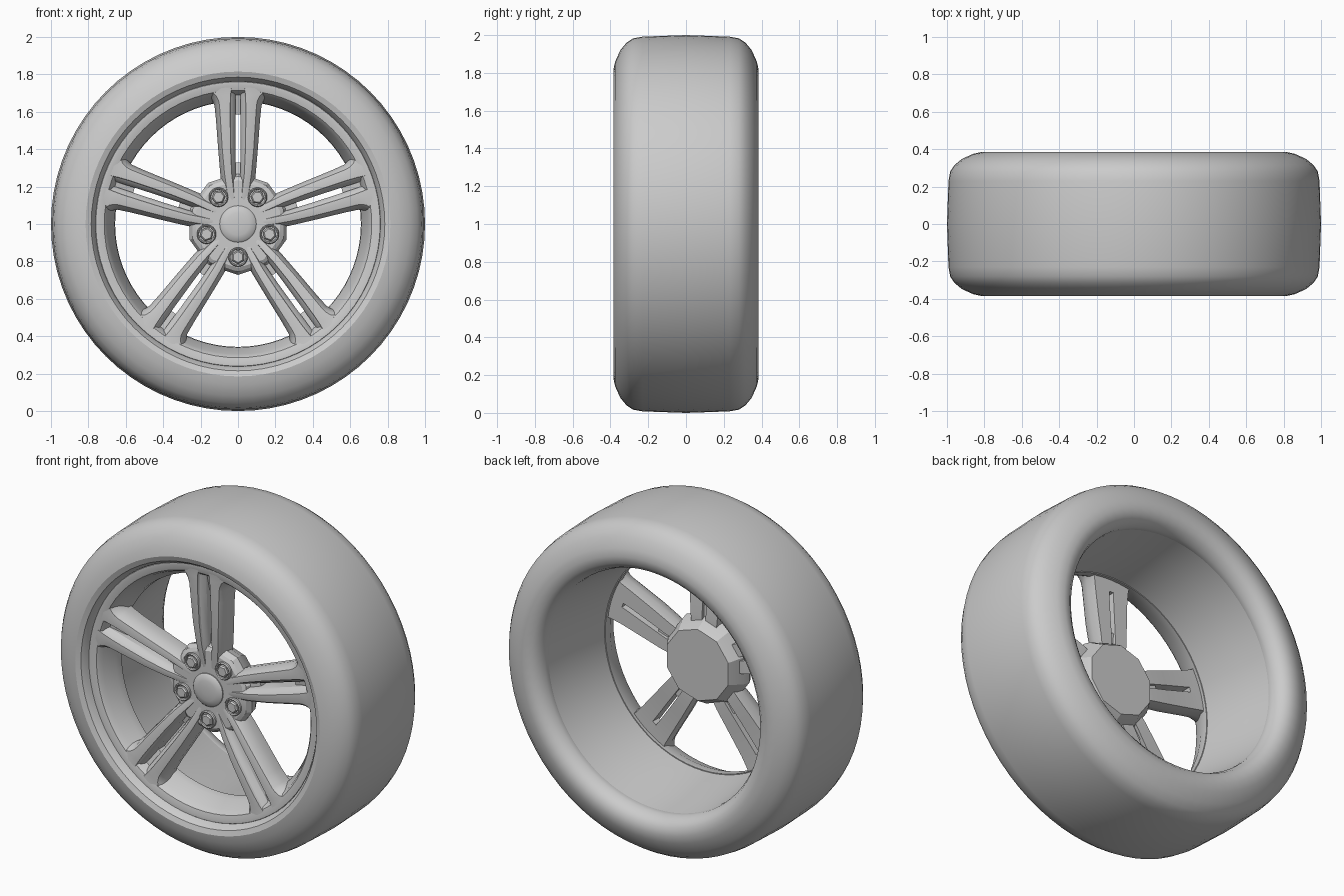
import bpy, bmesh, math
from mathutils import Vector

if "Cube" in bpy.data.objects:
    bpy.data.objects.remove(bpy.data.objects["Cube"])

CZ = 1.0  # wheel axis height


def finish(bm, name, angle=32):
    bmesh.ops.remove_doubles(bm, verts=bm.verts, dist=1e-5)
    bmesh.ops.recalc_face_normals(bm, faces=bm.faces)
    me = bpy.data.meshes.new(name)
    bm.to_mesh(me)
    bm.free()
    ob = bpy.data.objects.new(name, me)
    bpy.context.collection.objects.link(ob)
    bpy.ops.object.select_all(action='DESELECT')
    ob.select_set(True)
    bpy.context.view_layer.objects.active = ob
    if angle:
        bpy.ops.object.shade_smooth_by_angle(angle=math.radians(angle))
    return ob


def polar(a, r, w, y):
    """Point at radius r along direction a, shifted sideways by w."""
    return Vector((r * math.cos(a) - w * math.sin(a), y,
                   CZ + r * math.sin(a) + w * math.cos(a)))


def lathe(bm, profile, seg, closed=True, centre=(0, 0), start=0.0):
    """Revolve (radius, y) points about a line parallel to y."""
    off = Vector((centre[0], 0, centre[1]))
    rings = [[bm.verts.new(polar(start + math.tau * i / seg, r, 0, y) + off)
              for i in range(seg)] for r, y in profile]
    n = len(rings)
    for k in range(n if closed else n - 1):
        a, b = rings[k], rings[(k + 1) % n]
        for i in range(seg):
            j = (i + 1) % seg
            bm.faces.new((a[i], a[j], b[j], b[i]))
    if not closed:
        for ring in (rings[0], rings[-1]):
            bm.faces.new(ring)


def loft(bm, sections):
    """Skin equal-length closed sections and cap both ends."""
    rings = [[bm.verts.new(p) for p in s] for s in sections]
    for a, b in zip(rings, rings[1:]):
        for i in range(len(a)):
            j = (i + 1) % len(a)
            bm.faces.new((a[i], a[j], b[j], b[i]))
    bm.faces.new(rings[0])
    bm.faces.new(rings[-1])


# tyre: rounded shoulders, bulged sidewalls
side = [(0.755, 0.30), (0.765, 0.345), (0.785, 0.374), (0.815, 0.385), (0.86, 0.375),
        (0.92, 0.348), (0.96, 0.315), (0.983, 0.28), (0.992, 0.23)]
back = [(0.72, 0.28), (0.722, 0.31), (0.74, 0.35), (0.77, 0.376)] + side[3:]
bm = bmesh.new()
lathe(bm, [(r, -y) for r, y in side] + [(1.0, 0)] + back[::-1] + [(0.74, 0.2), (0.74, -0.25)], 72)
finish(bm, "tyre")

# barrel lining the inside of the tyre
bm = bmesh.new()
lathe(bm, [(0.66, -0.19), (0.675, -0.05), (0.70, 0.12), (0.722, 0.29),
           (0.745, 0.29), (0.745, -0.19)], 72)
finish(bm, "rim_barrel")

# front rim ring with sloped window wall
bm = bmesh.new()
lathe(bm, [(0.768, -0.26), (0.768, -0.322), (0.76, -0.334), (0.745, -0.334), (0.715, -0.326),
           (0.703, -0.312), (0.695, -0.29), (0.66, -0.22), (0.657, -0.17), (0.72, -0.17)], 72)
finish(bm, "rim_ring")

# hub body, ten sided, tapering to the back
bm = bmesh.new()
lathe(bm, [(0.215, -0.11), (0.262, -0.19), (0.272, -0.235), (0.255, -0.268), (0.235, -0.28)],
      10, closed=False, start=math.radians(18))
finish(bm, "hub", 20)

# centre cap
bm = bmesh.new()
lathe(bm, [(0.098, -0.27), (0.098, -0.286), (0.09, -0.294), (0.06, -0.301), (0.025, -0.304)],
      40, closed=False)
finish(bm, "centre_cap")

# stations along a bar: radius, slot half width, ridge start, ridge end, outer width, front y, back y
stations = [(0.12, 0.008, 0.014, 0.050, 0.070, -0.278, -0.18),
            (0.20, 0.010, 0.022, 0.062, 0.088, -0.288, -0.17),
            (0.27, 0.012, 0.030, 0.072, 0.095, -0.298, -0.17),
            (0.40, 0.014, 0.036, 0.084, 0.106, -0.312, -0.18),
            (0.56, 0.014, 0.038, 0.094, 0.118, -0.322, -0.19),
            (0.635, 0.013, 0.038, 0.099, 0.126, -0.326, -0.19),
            (0.66, 0.013, 0.037, 0.104, 0.138, -0.327, -0.19),
            (0.685, 0.013, 0.036, 0.116, 0.160, -0.328, -0.19),
            (0.71, 0.012, 0.034, 0.145, 0.185, -0.328, -0.19)]
tip = (0.738, 0.010, 0.030, 0.150, 0.185, -0.331, -0.19)

for k in range(5):
    a = math.radians(90 + 72 * k)
    bm = bmesh.new()
    for s in (1, -1):
        secs = []
        for r, w0, w1, w2, w3, yf, yb in stations + [tip]:
            mid = (w1 + w2) / 2
            pts = [(w0, yb), (w0, yf + 0.045), ((w0 + w1) / 2, yf + 0.022), (w1, yf + 0.012),
                   (w1 + 0.004, yf), (mid, yf - 0.001), (w2, yf + 0.004),
                   (w2 + (w3 - w2) * 0.5, yf + 0.022), (w3, yf + 0.075), (w3 - 0.006, yb)]
            secs.append([polar(a, r, s * w, y) for w, y in pts])
        loft(bm, secs)
    # recessed webs closing the slot at both ends
    for r0, r1, y0, y1 in ((0.12, 0.33, -0.262, -0.235), (0.585, 0.735, -0.25, -0.29)):
        loft(bm, [[polar(a, r, w, y) for w, y in
                   ((-0.018, -0.19), (-0.018, yf), (0.018, yf), (0.018, -0.19))]
                  for r, yf in ((r0, y0), (r1, y1))])
    finish(bm, f"spoke_{k + 1}", 25)

    # wheel nut: round collar with a hexagonal nut between the spokes
    b = a + math.radians(36)
    c = (0.177 * math.cos(b), 0.177 * math.sin(b))
    bm = bmesh.new()
    lathe(bm, [(0.052, -0.26), (0.052, -0.292), (0.047, -0.298), (0.041, -0.294), (0.039, -0.26)],
          24, centre=c)
    lathe(bm, [(0.037, -0.26), (0.037, -0.295), (0.029, -0.303)], 6, closed=False,
          centre=c, start=b)
    finish(bm, f"wheel_nut_{k + 1}")
